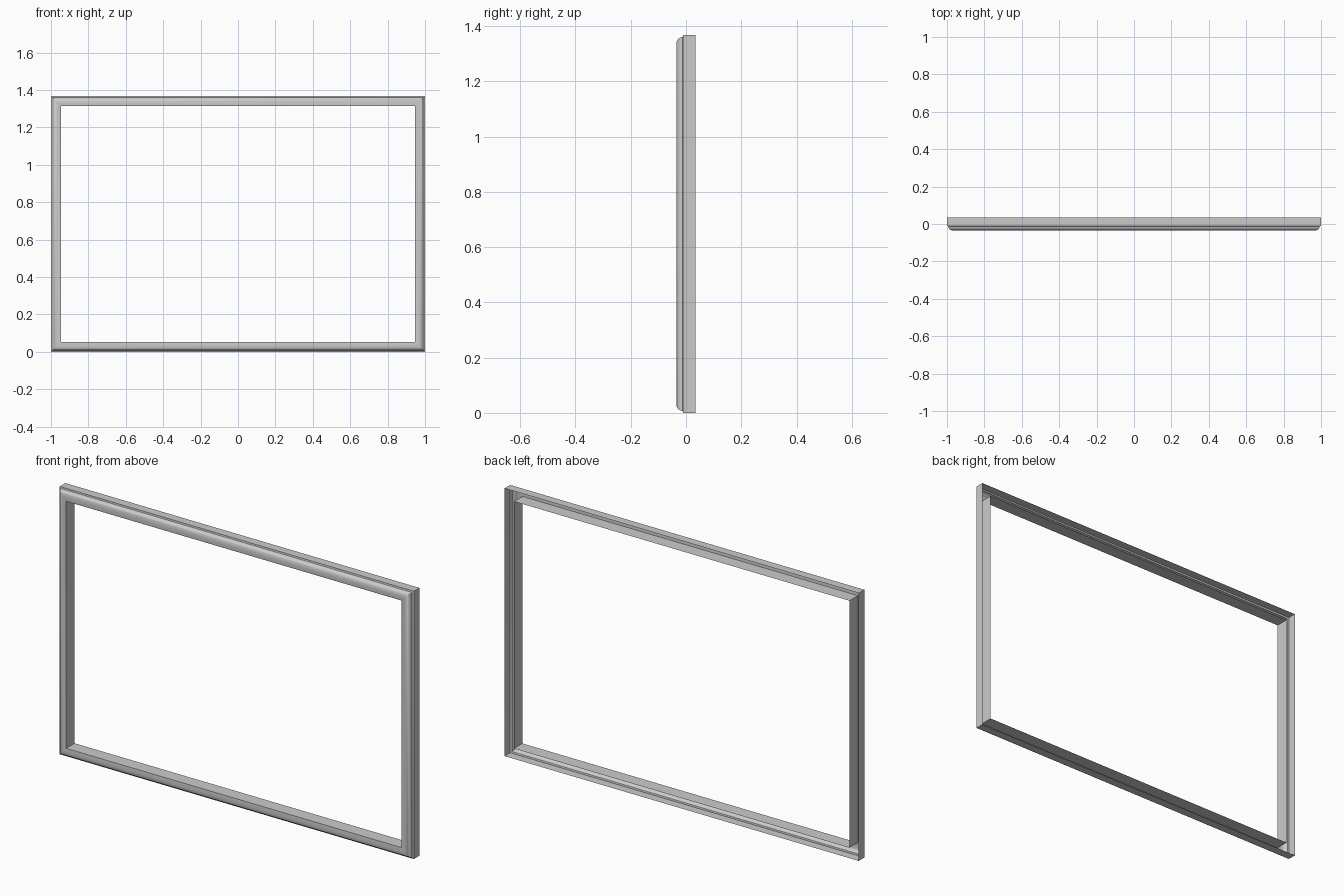
import bpy, bmesh, math

if "Cube" in bpy.data.objects:
    bpy.data.objects.remove(bpy.data.objects["Cube"])

HALF_W, HEIGHT = 1.0, 1.367

# moulding cross-section: (inset from outer edge, y); open at the back like a channel
profile = [(0, 0.035), (0, -0.01), (0.005, -0.011)]
# rounded front bead
for i in range(9):
    a = math.radians(90 * i / 8)
    profile.append((0.007 + 0.026 * (1 - math.cos(a)), -0.013 - 0.022 * math.sin(a)))
profile += [(0.044, -0.0345), (0.053, -0.033), (0.053, 0.035)]

# sweep the section round the four mitred corners
bm = bmesh.new()
rings = []
for inset, y in profile:
    x, lo, hi = HALF_W - inset, inset, HEIGHT - inset
    rings.append([bm.verts.new(p) for p in ((-x, y, lo), (x, y, lo), (x, y, hi), (-x, y, hi))])
for a, b in zip(rings, rings[1:]):
    for k in range(4):
        n = (k + 1) % 4
        bm.faces.new((a[k], a[n], b[n], b[k]))
bm.normal_update()

mesh = bpy.data.meshes.new("picture_frame")
bm.to_mesh(mesh)
bm.free()
frame = bpy.data.objects.new("picture_frame", mesh)
bpy.context.collection.objects.link(frame)

# smooth bead, sharp mitres and walls
bpy.context.view_layer.objects.active = frame
frame.select_set(True)
bpy.ops.object.shade_smooth_by_angle(angle=math.radians(35))
